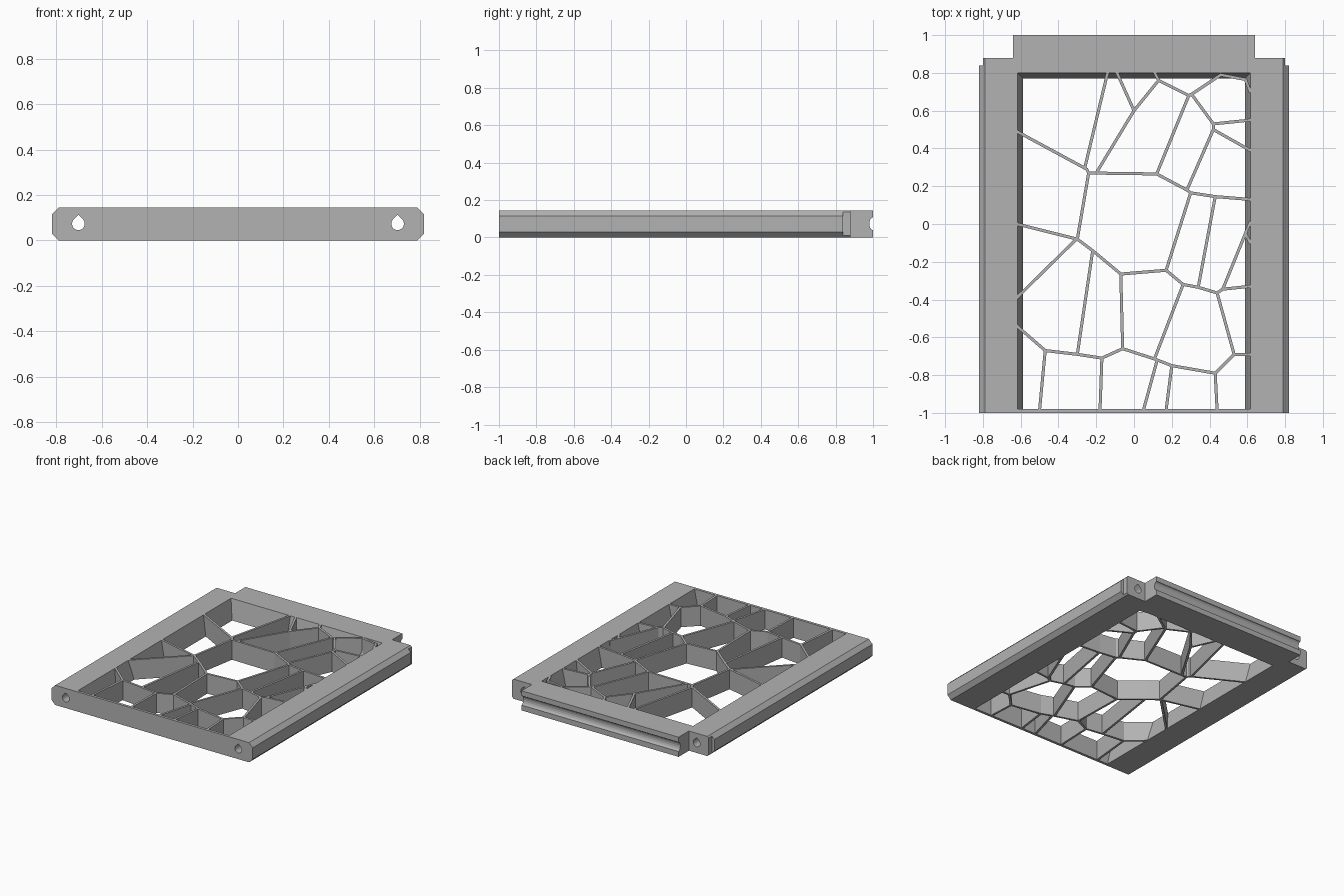
import bpy, bmesh, math
from mathutils import Vector

cube = bpy.data.objects.get("Cube")
if cube:
    bpy.data.objects.remove(cube, do_unlink=True)

HEIGHT = 0.145
BACK_TOP, FRONT = 0.80, -1.0
WALL = 0.02
SLOPE = 0.03          # inner walls lean in towards the bottom
BORE_X, BORE_Z, BORE_R = 0.703, 0.073, 0.028

grey = bpy.data.materials.new("plain grey")
grey.use_nodes = True
colour = (0.45, 0.45, 0.45, 1)
grey.diffuse_color = colour
grey.node_tree.nodes["Principled BSDF"].inputs["Base Color"].default_value = colour


def finish(name, bm):
    bmesh.ops.recalc_face_normals(bm, faces=bm.faces)
    mesh = bpy.data.meshes.new(name)
    bm.to_mesh(mesh)
    bm.free()
    mesh.materials.append(grey)
    obj = bpy.data.objects.new(name, mesh)
    bpy.context.scene.collection.objects.link(obj)
    return obj


def add_prism(bm, points, direction):
    """Face through the points, pushed along the direction."""
    face = bm.faces.new([bm.verts.new(p) for p in points])
    moved = bmesh.ops.extrude_face_region(bm, geom=[face], use_keep_orig=True)["geom"]
    bmesh.ops.translate(bm, vec=direction,
                        verts=[v for v in moved if isinstance(v, bmesh.types.BMVert)])


def along_y(name, profile, start, end):
    bm = bmesh.new()
    add_prism(bm, [(x, start, z) for x, z in profile], (0, end - start, 0))
    return finish(name, bm)


def teardrop(cx, cz, r):
    """Circle with a pointed roof."""
    ring = [math.radians(a) for a in range(135, 406, 18)]
    return [(cx + r * math.cos(a), cz + r * math.sin(a)) for a in ring] \
        + [(cx, cz + r * math.sqrt(2))]


def rail_profile(side, outer, chamfer):
    pts = [(0.617 - SLOPE, 0), (outer - chamfer, 0), (outer, chamfer),
           (outer, HEIGHT - chamfer), (outer - chamfer, HEIGHT), (0.617, HEIGHT)]
    return [(side * x, z) for x, z in pts]


# Side rails with a narrower end block and a bore right through
for side, label in ((1, "left"), (-1, "right")):
    cutter = along_y(label + "_bore_cutter", teardrop(side * BORE_X, BORE_Z, BORE_R), -1.1, 1.1)
    cutter.hide_render = True
    cutter.hide_set(True)
    cutter.display_type = 'WIRE'
    parts = (along_y(label + "_rail", rail_profile(side, 0.82, 0.03), FRONT, 0.84),
             along_y(label + "_rail_end", rail_profile(side, 0.80, 0.01), 0.84, 0.88))
    for part in parts:
        mod = part.modifiers.new("bore", 'BOOLEAN')
        mod.operation = 'DIFFERENCE'
        mod.solver = 'EXACT'
        mod.object = cutter

# Back bar with a rounded groove along its rear face
groove = [(1 - 0.02 * math.sin(a), BORE_Z - 0.034 * math.cos(a))
          for a in (math.pi * i / 8 for i in range(9))]
section = [(BACK_TOP - SLOPE, 0), (1, 0)] + groove + [(1, HEIGHT), (BACK_TOP, HEIGHT)]
bm = bmesh.new()
add_prism(bm, [(-0.64, y, z) for y, z in section], (1.28, 0, 0))
finish("back_bar", bm)

# Thin front wall
along_y("front_wall", [(-0.617, 0), (0.617, 0), (0.617, HEIGHT), (-0.617, HEIGHT)],
        FRONT, FRONT + WALL)

# Web of upright ribs: each chain runs through its points
L, R, B, F = -0.62, 0.615, 0.80, -0.985
upper_chains = [
    [(L, .49), (-.25, .29), (-.24, .27), (-.3, -.08)],
    [(-.14, B), (-.26, .3)],
    [(-.24, .27), (.12, .265), (.28, .18), (.3, .165), (.43, .145), (R, .13)],
    [(-.2, .27), (0, .6), (-.09, B)],
    [(0, .6), (.13, .76), (.11, B)],
    [(.13, .76), (.29, .68), (.12, .265)],
    [(.29, .68), (.31, .69), (.46, .79), (.59, .765), (R, .7)],
    [(.31, .68), (.42, .53), (R, .55)],
    [(.42, .53), (.42, .5), (R, .39)],
    [(.42, .5), (.28, .18)],
    [(.3, .165), (.17, -.245)],
    [(.43, .145), (.34, -.335)],
]
lower_chains = [
    [(L, 0), (-.3, -.08), (-.22, -.14), (-.07, -.265), (.17, -.245), (.26, -.32),
     (.34, -.335), (.44, -.365), (.47, -.345), (R, -.33)],
    [(-.31, -.085), (L, -.39)],
    [(-.22, -.15), (-.3, -.69)],
    [(-.07, -.265), (-.06, -.66)],
    [(.26, -.32), (.11, -.71)],
    [(.47, -.345), (.59, -.05), (R, -.1)],
    [(.59, -.05), (R, .01)],
    [(.44, -.365), (.53, -.69), (R, -.69)],
    [(L, -.54), (-.47, -.67), (-.3, -.69), (-.17, -.71), (-.06, -.66), (.11, -.715),
     (.2, -.75), (.43, -.79), (.53, -.69)],
    [(-.47, -.67), (-.5, F)],
    [(-.17, -.71), (-.18, F)],
    [(.12, -.73), (.05, F)],
    [(.2, -.75), (.17, F)],
    [(.43, -.79), (.44, F)],
]
RIB = 0.008           # half the rib thickness
for name, chains in (("back_ribs", upper_chains), ("front_ribs", lower_chains)):
    bm = bmesh.new()
    for chain in chains:
        for a, b in zip(chain, chain[1:]):
            a, b = Vector((*a, 0)), Vector((*b, 0))
            run = (b - a).normalized() * RIB
            across = Vector((-run.y, run.x, 0))
            a, b = a - run / 2, b + run / 2
            add_prism(bm, [a + across, a - across, b - across, b + across], (0, 0, HEIGHT))
    finish(name, bm)
